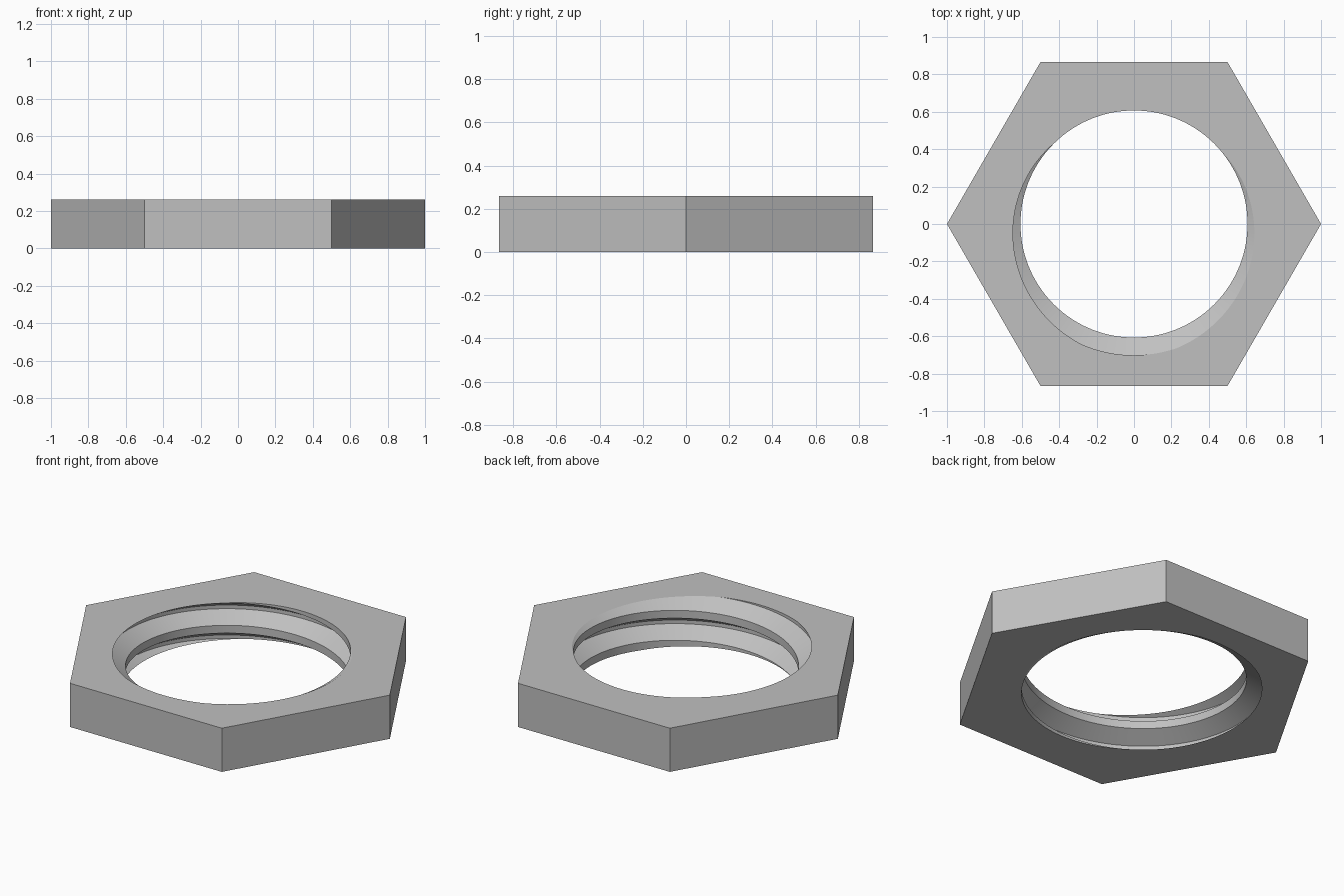
import bpy, bmesh
from math import sin, cos, pi, radians
from mathutils import Vector

cube = bpy.data.objects.get("Cube")
if cube:
    bpy.data.objects.remove(cube, do_unlink=True)

HEIGHT, PITCH = 0.26, 0.178
CREST, ROOT = 0.607, 0.702
CREST_ANGLE = radians(88)     # direction where the crest meets the top face
STEPS = 120
# one pitch of the thread, as radius and fraction of pitch
PROFILE = [(CREST, -0.13), (CREST, 0.13), (ROOT, 0.44), (ROOT, 0.56)]

steel = bpy.data.materials.new("Grey steel")
steel.use_nodes = True
colour = (0.53, 0.53, 0.53, 1)
steel.diffuse_color = colour
steel.node_tree.nodes["Principled BSDF"].inputs["Base Color"].default_value = colour

bm = bmesh.new()


def thread_column(step):
    """Vertical run of thread points at one angle; crests climb with the angle."""
    a = 2 * pi * step / STEPS
    rise = HEIGHT + PITCH * (a - CREST_ANGLE) / (2 * pi)
    return [bm.verts.new((r * cos(a), r * sin(a), rise + PITCH * (turn + f)))
            for turn in range(-4, 3) for r, f in PROFILE]


# Threaded bore, made taller than the nut and trimmed to its height
columns = [thread_column(s) for s in range(STEPS + 1)]
for c, d in zip(columns, columns[1:]):
    for k in range(len(c) - 1):
        bm.faces.new((c[k], d[k], d[k + 1], c[k + 1]))
bmesh.ops.remove_doubles(bm, verts=bm.verts[:], dist=1e-5)
for z, direction in ((0, -1), (HEIGHT, 1)):
    bmesh.ops.bisect_plane(bm, geom=bm.verts[:] + bm.edges[:] + bm.faces[:],
                           plane_co=(0, 0, z), plane_no=(0, 0, direction),
                           clear_outer=True, dist=1e-6)
for f in bm.faces:
    f.smooth = True
for e in bm.edges:
    if len(e.link_faces) == 2 and e.calc_face_angle(0) > radians(20):
        e.smooth = False

# Top and bottom faces between the hexagon and the bore
rings = []
for z in (0, HEIGHT):
    rim = [e for e in bm.edges if e.is_boundary
           and all(abs(v.co.z - z) < 1e-4 for v in e.verts)]
    ring = [bm.verts.new((cos(i * pi / 3), sin(i * pi / 3), z)) for i in range(6)]
    outer = [bm.edges.new((ring[i], ring[(i + 1) % 6])) for i in range(6)]
    bmesh.ops.triangle_fill(bm, use_beauty=True, edges=rim + outer,
                            normal=Vector((0, 0, 1)))
    rings.append(ring)

# Six flat sides
low, high = rings
for i in range(6):
    j = (i + 1) % 6
    bm.faces.new((low[i], low[j], high[j], high[i]))
bmesh.ops.recalc_face_normals(bm, faces=bm.faces[:])

mesh = bpy.data.meshes.new("hex_nut")
bm.to_mesh(mesh)
bm.free()
mesh.materials.append(steel)
nut = bpy.data.objects.new("hex_nut", mesh)
bpy.context.collection.objects.link(nut)
